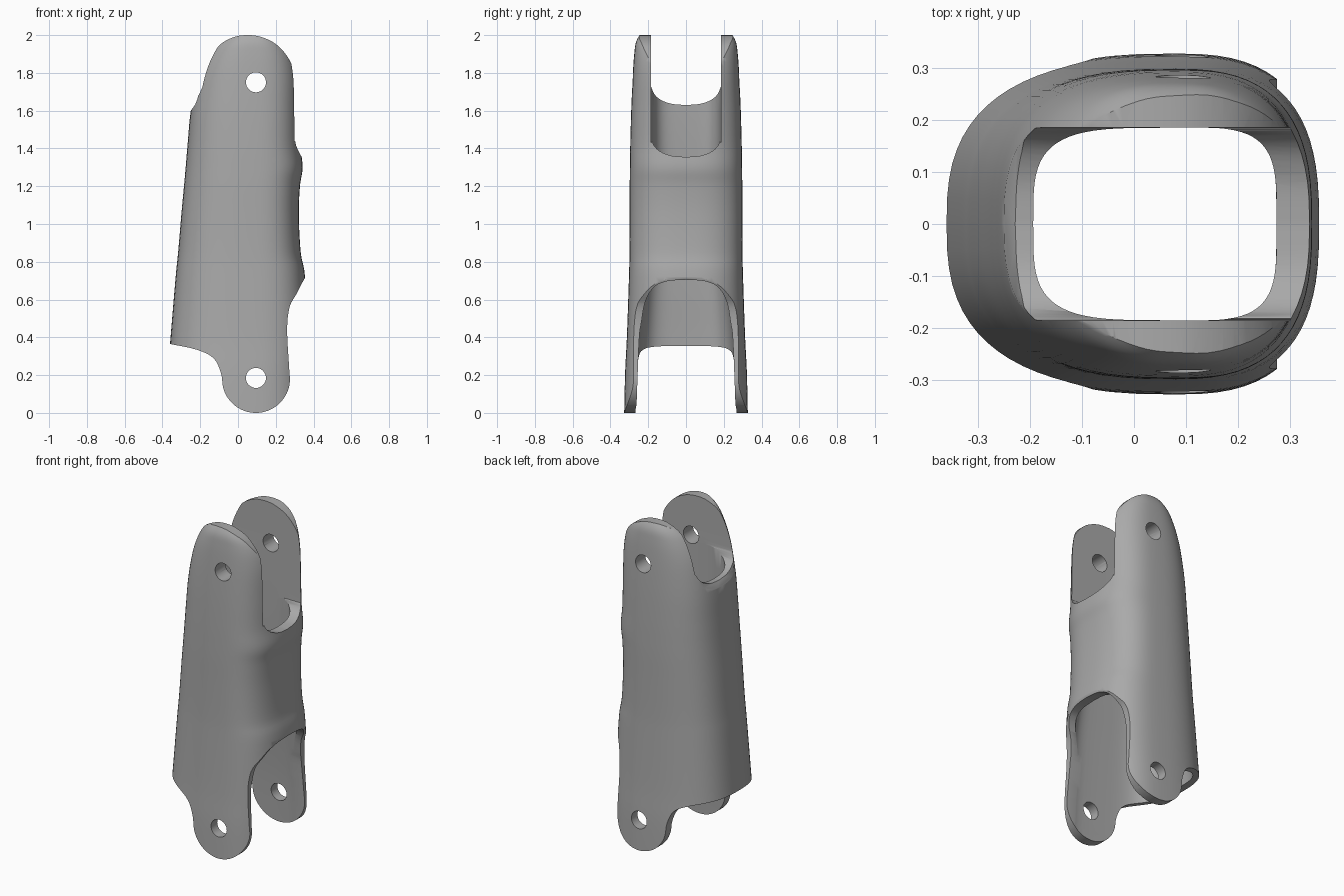
import bpy, bmesh, math
from mathutils import Vector

if "Cube" in bpy.data.objects:
    bpy.data.objects.remove(bpy.data.objects["Cube"])

grey = bpy.data.materials.new("warm_grey")
grey.use_nodes = True
colour = (0.4, 0.4, 0.4, 1)
grey.diffuse_color = colour
grey.node_tree.nodes["Principled BSDF"].inputs["Base Color"].default_value = colour


def spline(points, steps, closed=False):
    """Smooth curve through points of any dimension."""
    pts = [Vector(p) for p in points]
    n, out = len(pts), []
    for i in range(n if closed else n - 1):
        if closed:
            a, b, c, d = (pts[(i + k) % n] for k in (-1, 0, 1, 2))
        else:
            a, b, c, d = (pts[min(max(i + k, 0), n - 1)] for k in (-1, 0, 1, 2))
        for s in range(steps):
            t = s / steps
            out.append(b + (c - a) * (t / 2) + (a * 2 - b * 5 + c * 4 - d) * (t * t / 2)
                       + (b * 3 - a - c * 3 + d) * (t ** 3 / 2))
    return out if closed else out + [pts[-1]]


def solid(name, rings):
    """Bridge equal rings of points and cap both ends."""
    bm = bmesh.new()
    loops = [[bm.verts.new(p) for p in ring] for ring in rings]
    n = len(loops[0])
    for lo, hi in zip(loops, loops[1:]):
        for i in range(n):
            j = (i + 1) % n
            bm.faces.new((lo[i], lo[j], hi[j], hi[i]))
    bm.faces.new(loops[0])
    bm.faces.new(loops[-1])
    bmesh.ops.recalc_face_normals(bm, faces=bm.faces)
    mesh = bpy.data.meshes.new(name)
    bm.to_mesh(mesh)
    bm.free()
    mesh.materials.append(grey)
    obj = bpy.data.objects.new(name, mesh)
    bpy.context.collection.objects.link(obj)
    return obj


def loft(name, stations, power, mid=0.08, sides=72):
    """Stations: height, left x, right x, half depth, joined by rounded sections."""
    def section(z, left, right, depth):
        ring = []
        for i in range(sides):
            a = 2 * math.pi * i / sides
            c, s = math.cos(a), math.sin(a)
            reach = right - mid if c > 0 else mid - left
            ring.append((mid + math.copysign(abs(c) ** (2 / power), c) * reach,
                         math.copysign(abs(s) ** (2 / power), s) * depth, z))
        return ring
    zs = [Vector((z, l, r)) for z, l, r, d in stations]
    ds = [Vector((z, d, 0)) for z, l, r, d in stations]
    return solid(name, [section(p.x, p.y, p.z, q.y)
                        for p, q in zip(spline(zs, 5), spline(ds, 5))])


def slot(name, half, x0, x1):
    """Mirrored y-z outline pushed along x."""
    pts = spline(half, 5)
    outline = [(p.x, p.y) for p in pts] + [(-p.x, p.y) for p in reversed(pts[1:])]
    return solid(name, [[(x, y, z) for y, z in outline] for x in (x0, x1)])


def pin_hole(z, x=0.095, r=0.053):
    ring = [(x + r * math.cos(i * math.pi / 16), z + r * math.sin(i * math.pi / 16))
            for i in range(32)]
    return solid("pin_hole", [[(px, y, pz) for px, pz in ring] for y in (-1, 1)])


def combine(target, tool, operation):
    tool.hide_render = True
    mod = target.modifiers.new(operation, 'BOOLEAN')
    mod.operation, mod.solver, mod.object = operation, 'EXACT', tool
    bpy.context.view_layer.objects.active = target
    bpy.ops.object.modifier_apply(modifier=mod.name)
    bpy.data.objects.remove(tool)


# Outer body of the link
body = loft("link_shell", [
    (-0.05, -0.385, 0.37, 0.328), (0.2, -0.372, 0.37, 0.323), (0.4, -0.357, 0.37, 0.313),
    (0.72, -0.33, 0.355, 0.302), (0.85, -0.317, 0.332, 0.299), (1.05, -0.3, 0.322, 0.298),
    (1.2, -0.286, 0.328, 0.298), (1.3, -0.277, 0.342, 0.297), (1.42, -0.267, 0.33, 0.295),
    (1.6, -0.25, 0.328, 0.29), (1.78, -0.215, 0.325, 0.282), (1.9, -0.165, 0.30, 0.274),
    (1.97, -0.11, 0.25, 0.262), (2.03, -0.03, 0.17, 0.225)], 2.7)

# Side outline with the rounded upper and lower lugs
outline = [(-0.45, 0.385), (-0.36, 0.365), (-0.22, 0.335), (-0.13, 0.29), (-0.09, 0.21)]
outline += [(0.095 + 0.18 * math.cos(a), 0.18 + 0.18 * math.sin(a))
            for a in (math.radians(d) for d in range(195, 361, 20))]
outline += [(0.27, 0.25), (0.26, 0.44), (0.273, 0.56), (0.31, 0.63), (0.358, 0.72),
            (0.42, 0.8), (0.42, 1.3), (0.32, 1.41), (0.302, 1.55), (0.303, 1.75),
            (0.277, 1.86), (0.21, 1.945), (0.13, 1.988), (0.055, 2.0), (-0.02, 1.99),
            (-0.1, 1.945), (-0.16, 1.85), (-0.2, 1.72), (-0.25, 1.6), (-0.45, 1.45)]
side = spline(outline, 4, closed=True)
combine(body, solid("side_outline", [[(p.x, y, p.y) for p in side] for y in (-1, 1)]),
        'INTERSECT')

# Hollow core
combine(body, loft("bore", [
    (-0.1, -0.33, 0.33, 0.272), (0.2, -0.315, 0.32, 0.262), (0.4, -0.3, 0.31, 0.25),
    (0.65, -0.275, 0.3, 0.228), (0.9, -0.255, 0.275, 0.2), (1.2, -0.23, 0.275, 0.188),
    (1.6, -0.195, 0.272, 0.185), (2.2, -0.17, 0.272, 0.185)], 4), 'DIFFERENCE')

# Upper fork openings and lower arch
for base, x0, x1 in ((1.355, 0.05, 1), (1.63, -1, 0.06)):
    combine(body, slot("upper_slot", [
        (0, base), (0.08, base + 0.007), (0.145, base + 0.035), (0.178, base + 0.08),
        (0.185, base + 0.15), (0.185, 2.2)], x0, x1), 'DIFFERENCE')
combine(body, slot("lower_arch", [
    (0, 0.705), (0.1, 0.697), (0.17, 0.665), (0.215, 0.59), (0.236, 0.48),
    (0.25, 0.35), (0.27, -0.2)], 0.07, 1), 'DIFFERENCE')

# Pin holes through both forks
for z in (1.75, 0.185):
    combine(body, pin_hole(z), 'DIFFERENCE')

bpy.ops.object.select_all(action='DESELECT')
body.select_set(True)
bpy.context.view_layer.objects.active = body
bpy.ops.object.shade_smooth_by_angle(angle=math.radians(35))
